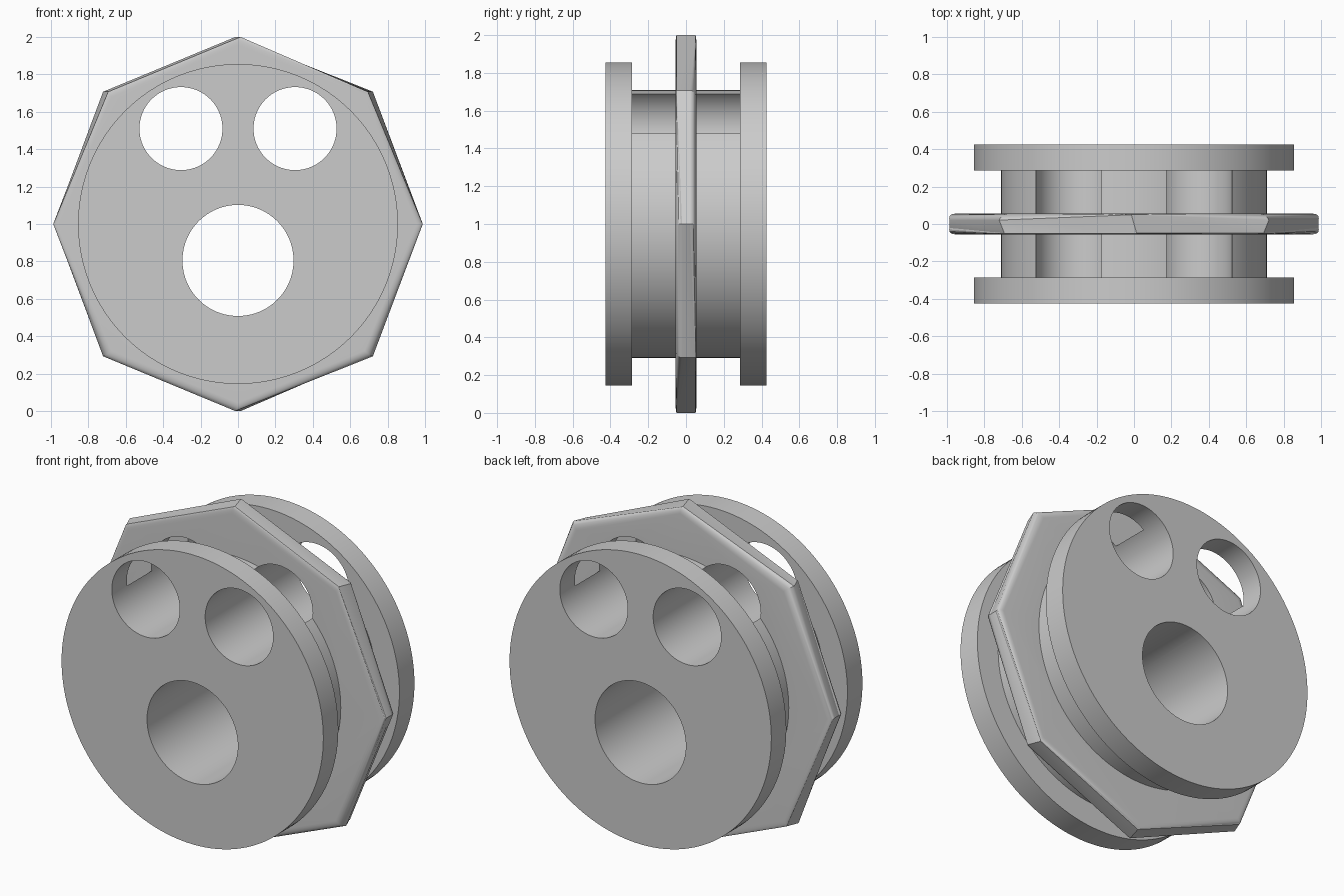
import bpy, bmesh, math
from mathutils import Matrix

if "Cube" in bpy.data.objects:
    bpy.data.objects.remove(bpy.data.objects["Cube"], do_unlink=True)

grey = bpy.data.materials.new("plain grey")
grey.use_nodes = True
colour = (0.6, 0.6, 0.6, 1)
grey.diffuse_color = colour
grey.node_tree.nodes["Principled BSDF"].inputs["Base Color"].default_value = colour


def make_object(name, bm):
    bmesh.ops.recalc_face_normals(bm, faces=bm.faces)
    mesh = bpy.data.meshes.new(name)
    bm.to_mesh(mesh)
    bm.free()
    mesh.materials.append(grey)
    obj = bpy.data.objects.new(name, mesh)
    bpy.context.collection.objects.link(obj)
    return obj


def cylinder(name, x, z, radius, depth, sides=96, bevel=0):
    """Cylinder lying along y, with optionally rounded rims."""
    bm = bmesh.new()
    bmesh.ops.create_cone(bm, cap_ends=True, segments=sides, radius1=radius,
                          radius2=radius, depth=depth)
    bm.transform(Matrix.Translation((x, 0, z)) @ Matrix.Rotation(math.pi / 2, 4, "X"))
    if bevel:
        rims = [e for e in bm.edges if abs(e.verts[0].co.y - e.verts[1].co.y) < 0.001]
        bmesh.ops.bevel(bm, geom=rims, offset=bevel, segments=6, profile=0.5,
                        affect="EDGES")
    return make_object(name, bm)


def boolean(target, tool, operation):
    mod = target.modifiers.new(operation.title(), "BOOLEAN")
    mod.operation = operation
    mod.solver = "EXACT"
    mod.object = tool
    bpy.context.view_layer.objects.active = target
    bpy.ops.object.modifier_apply(modifier=mod.name)
    bpy.data.objects.remove(tool, do_unlink=True)


# Spool: narrow hub between two wide flanges, turned around y
profile = [(0, -0.425), (0.855, -0.425), (0.855, -0.285), (0.71, -0.285),
           (0.71, 0.285), (0.855, 0.285), (0.855, 0.425), (0, 0.425)]
bm = bmesh.new()
points = [bm.verts.new((r, y, 1)) for r, y in profile]
edges = [bm.edges.new(pair) for pair in zip(points, points[1:])]
bmesh.ops.spin(bm, geom=points + edges, cent=(0, 0, 1), axis=(0, 1, 0),
               angle=math.tau, steps=128)
bmesh.ops.remove_doubles(bm, verts=bm.verts, dist=0.0001)
bmesh.ops.dissolve_limit(bm, angle_limit=0.01, verts=bm.verts, edges=bm.edges)
spool = make_object("spool_body", bm)

# Octagonal plate with rounded rims around the middle
plate = cylinder("octagon_plate", 0, 1, 1, 0.11, sides=8, bevel=0.04)
boolean(spool, plate, "UNION")

# Two upper holes and one larger lower hole, right through
for x, z, radius in ((-0.305, 1.51, 0.222), (0.305, 1.51, 0.222), (0, 0.805, 0.297)):
    boolean(spool, cylinder("hole_cutter", x, z, radius, 2), "DIFFERENCE")

# Smooth curved walls, sharp edges kept
bpy.ops.object.select_all(action="DESELECT")
spool.select_set(True)
bpy.context.view_layer.objects.active = spool
bpy.ops.object.shade_smooth_by_angle(angle=math.radians(30))
